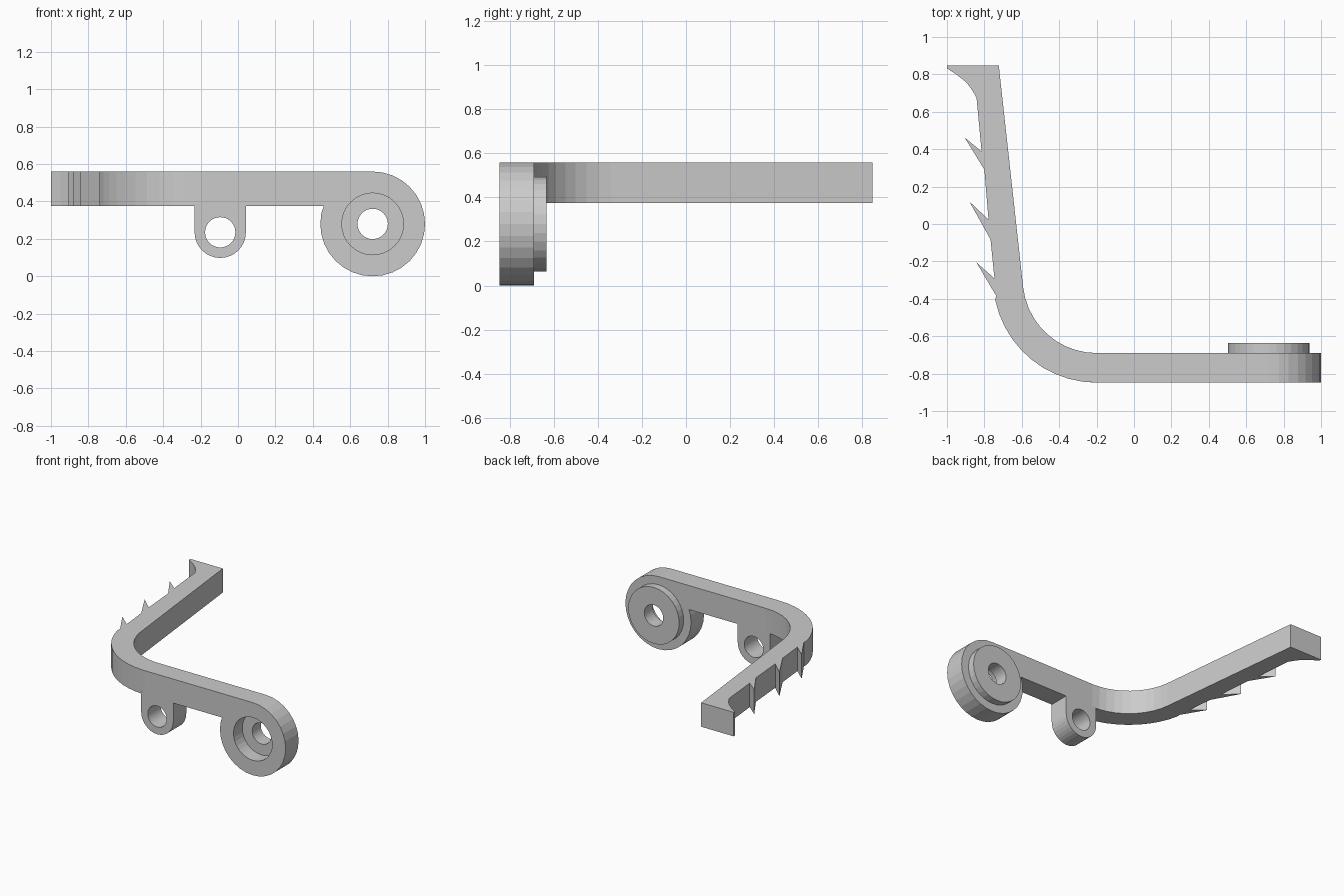
import bpy, bmesh
from math import sin, cos, radians, pi

if "Cube" in bpy.data.objects:
    bpy.data.objects.remove(bpy.data.objects["Cube"])

FRONT, BACK = -0.848, -0.69      # thickness of the front bar
Z0, Z1 = 0.375, 0.56             # height of the arm


def prism(name, pts, a, b, place):
    """Extrude a 2D outline from a to b; place maps (u, v, w) to xyz."""
    bm = bmesh.new()
    face = bm.faces.new([bm.verts.new(place(u, v, a)) for u, v in pts])
    ext = bmesh.ops.extrude_face_region(bm, geom=[face])
    offset = [q - p for p, q in zip(place(0, 0, a), place(0, 0, b))]
    verts = [g for g in ext["geom"] if isinstance(g, bmesh.types.BMVert)]
    bmesh.ops.translate(bm, verts=verts, vec=offset)
    bmesh.ops.recalc_face_normals(bm, faces=bm.faces)
    mesh = bpy.data.meshes.new(name)
    bm.to_mesh(mesh)
    bm.free()
    ob = bpy.data.objects.new(name, mesh)
    bpy.context.collection.objects.link(ob)
    return ob


def plan(u, v, w):
    return (u, v, w)


def elevation(u, v, w):
    return (u, w, v)


def arc(cx, cy, r, start, end, n):
    return [(cx + r * cos(radians(start + (end - start) * i / n)),
             cy + r * sin(radians(start + (end - start) * i / n)))
            for i in range(n + 1)]


def disc(name, cx, cz, r, a, b, n=32):
    return prism(name, arc(cx, cz, r, 0, 360, n)[:-1], a, b, elevation)


def combine(target, other, operation):
    mod = target.modifiers.new(operation.title(), 'BOOLEAN')
    mod.operation, mod.solver, mod.object = operation, 'EXACT', other
    bpy.context.view_layer.objects.active = target
    bpy.ops.object.modifier_apply(modifier=mod.name)
    bpy.data.objects.remove(other)


# Bent arm with three barbs and a flared end, drawn in plan
outline = [(0.72, BACK), (0.72, FRONT)]
outline += arc(-0.2, -0.295, 0.553, 270, 192, 10)
barbs = [((-0.738, -0.382), (-0.842, -0.206), (-0.746, -0.291)),
         ((-0.767, -0.083), (-0.880, 0.120), (-0.778, 0.024)),
         ((-0.800, 0.291), (-0.906, 0.463), (-0.815, 0.388))]
for barb in barbs:
    outline += barb
outline += [(-0.842, 0.676), (-0.868, 0.72), (-0.896, 0.757), (-0.95, 0.80),
            (-1.0, 0.832), (-1.0, 0.848), (-0.723, 0.848)]
outline += arc(-0.2, -0.295, 0.395, 186.6, 270, 10)[:-1] + [(-0.2, BACK)]
arm = prism("barbed_arm", outline, Z0, Z1, plan)

# Pivot disc with its raised boss, and the small hanging lug
PX, PZ, LX, LZ = 0.72, 0.28, -0.095, 0.235
combine(arm, disc("pivot_disc", PX, PZ, 0.28, FRONT, BACK), 'UNION')
combine(arm, disc("pivot_boss", PX, PZ, 0.217, BACK - 0.05, -0.635), 'UNION')
lug = [(LX - 0.137, 0.39)] + arc(LX, LZ, 0.137, 180, 360, 16) + [(LX + 0.137, 0.39)]
combine(arm, prism("lug", lug, FRONT, BACK, elevation), 'UNION')

# Counterbore and through holes
combine(arm, disc("counterbore", PX, PZ, 0.165, FRONT - 0.1, -0.74), 'DIFFERENCE')
for x, z in ((PX, PZ), (LX, LZ)):
    combine(arm, disc("hole", x, z, 0.081, -1.0, -0.5), 'DIFFERENCE')
